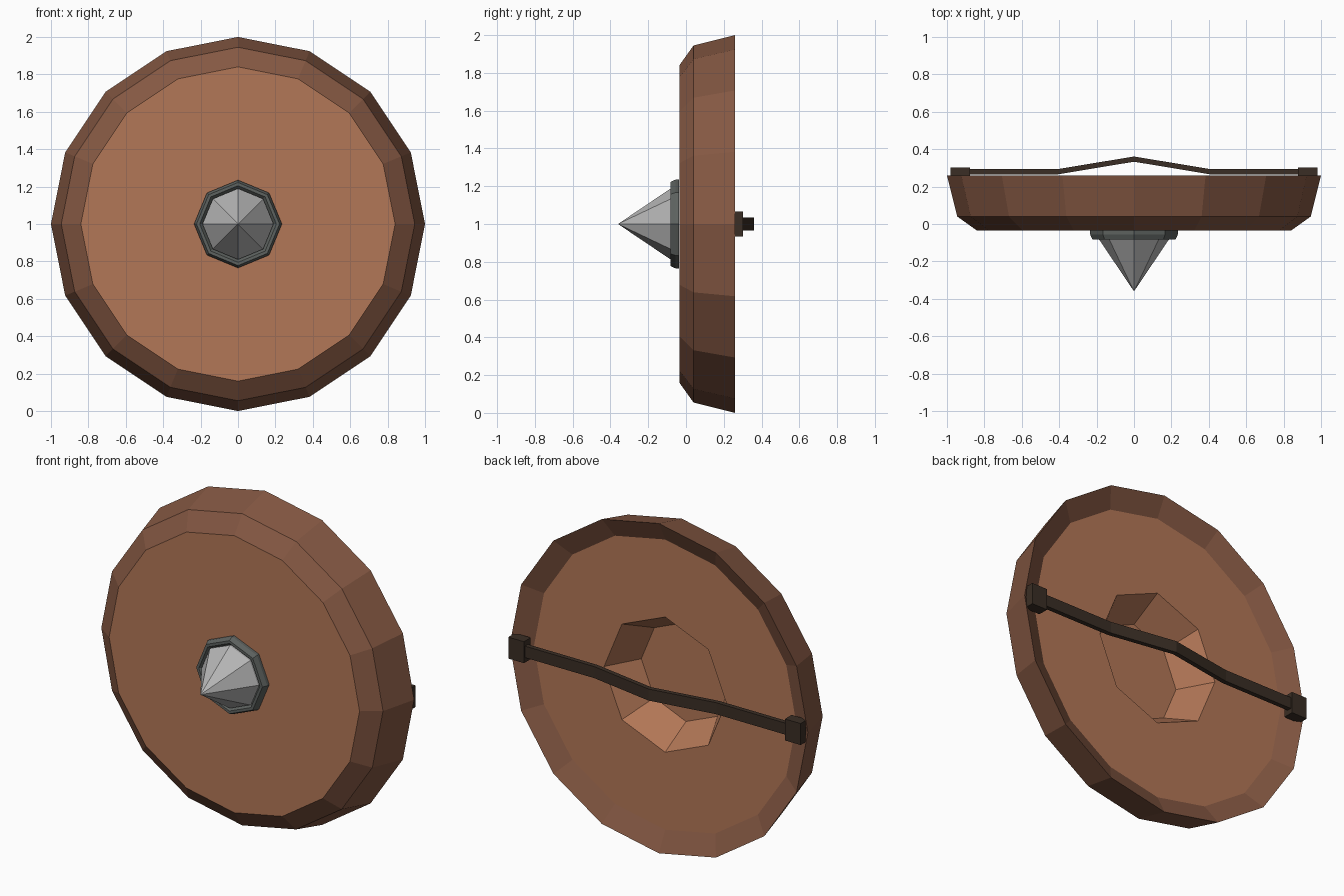
import bpy, bmesh, math
from mathutils import Vector

if "Cube" in bpy.data.objects:
    bpy.data.objects.remove(bpy.data.objects["Cube"])


def material(name, rgb):
    m = bpy.data.materials.new(name)
    m.diffuse_color = (*rgb, 1)
    m.use_nodes = True
    m.node_tree.nodes["Principled BSDF"].inputs["Base Color"].default_value = m.diffuse_color
    return m


WOOD = material("light_wood", (0.45, 0.185, 0.095))
RIM = material("dark_wood", (0.235, 0.098, 0.056))
STEEL = material("steel", (0.46, 0.46, 0.46))
IRON = material("dark_iron", (0.11, 0.122, 0.115))
LEATHER = material("dark_leather", (0.042, 0.027, 0.018))


def finish(bm, name, mats):
    bmesh.ops.recalc_face_normals(bm, faces=bm.faces)
    me = bpy.data.meshes.new(name)
    bm.to_mesh(me)
    bm.free()
    for m in mats:
        me.materials.append(m)
    ob = bpy.data.objects.new(name, me)
    bpy.context.collection.objects.link(ob)
    return ob


def lathe(name, profile, sides, mats, closed=False):
    """Turn (radius, y, material, octagonal) rows around the y axis at z = 1."""
    bm = bmesh.new()
    rings = []
    for r, y, _, octa in profile:
        if r == 0:
            rings.append([bm.verts.new((0, y, 1))] * sides)
            continue
        ring = []
        for i in range(sides):
            a = math.tau * i / sides
            # octagonal rings put every second point on the middle of an edge
            k = r * math.cos(math.pi / 8) if octa and i % 2 else r
            ring.append(bm.verts.new((k * math.sin(a), y, 1 + k * math.cos(a))))
        rings.append(ring)
    for n in range(len(rings) if closed else len(rings) - 1):
        a, b = rings[n], rings[(n + 1) % len(rings)]
        for i in range(sides):
            j = (i + 1) % sides
            quad = list(dict.fromkeys((a[i], a[j], b[j], b[i])))
            bm.faces.new(quad).material_index = profile[n][2]
    return finish(bm, name, mats)


# Round body: front board, bevelled rim, dished back with octagonal hollow
lathe("shield_body", [
    (0, -0.035, 0, False), (0.84, -0.035, 1, False), (0.945, 0.04, 1, False),
    (1.0, 0.26, 1, False), (0.88, 0.20, 0, False), (0.41, 0.20, 0, True),
    (0.30, 0.0, 0, True), (0, 0.0, 0, False)], 16, [WOOD, RIM])

# Iron collar and steel spike on the front
lathe("boss_collar", [
    (0.235, -0.036, 0, False), (0.235, -0.055, 0, False), (0.222, -0.083, 0, False),
    (0.205, -0.083, 0, False), (0.18, -0.055, 0, False), (0.18, -0.036, 0, False)],
    8, [IRON], closed=True)
lathe("boss_spike", [
    (0, -0.037, 0, False), (0.19, -0.037, 0, False), (0.19, -0.078, 0, False),
    (0, -0.36, 0, False)], 8, [STEEL])

# Arm strap: bent strip across the back
bm = bmesh.new()
sections = []
for x, y in ((-0.95, 0.265), (-0.41, 0.265), (0, 0.333), (0.41, 0.265), (0.95, 0.265)):
    sections.append([bm.verts.new((x, y + dy, 1 + dz)) for dy, dz in
                     ((0, -0.035), (0.028, -0.035), (0.028, 0.035), (0, 0.035))])
for a, b in zip(sections, sections[1:]):
    for i in range(4):
        j = (i + 1) % 4
        bm.faces.new((a[i], a[j], b[j], b[i]))
bm.faces.new(sections[0])
bm.faces.new(sections[-1])
finish(bm, "arm_strap", [LEATHER])

# Mounting blocks at both strap ends
for side, label in ((-1, "left"), (1, "right")):
    bm = bmesh.new()
    bmesh.ops.create_cube(bm, size=1)
    bmesh.ops.scale(bm, vec=(0.105, 0.065, 0.13), verts=bm.verts)
    bmesh.ops.translate(bm, vec=Vector((side * 0.928, 0.27, 1)), verts=bm.verts)
    finish(bm, "strap_block_" + label, [LEATHER])
